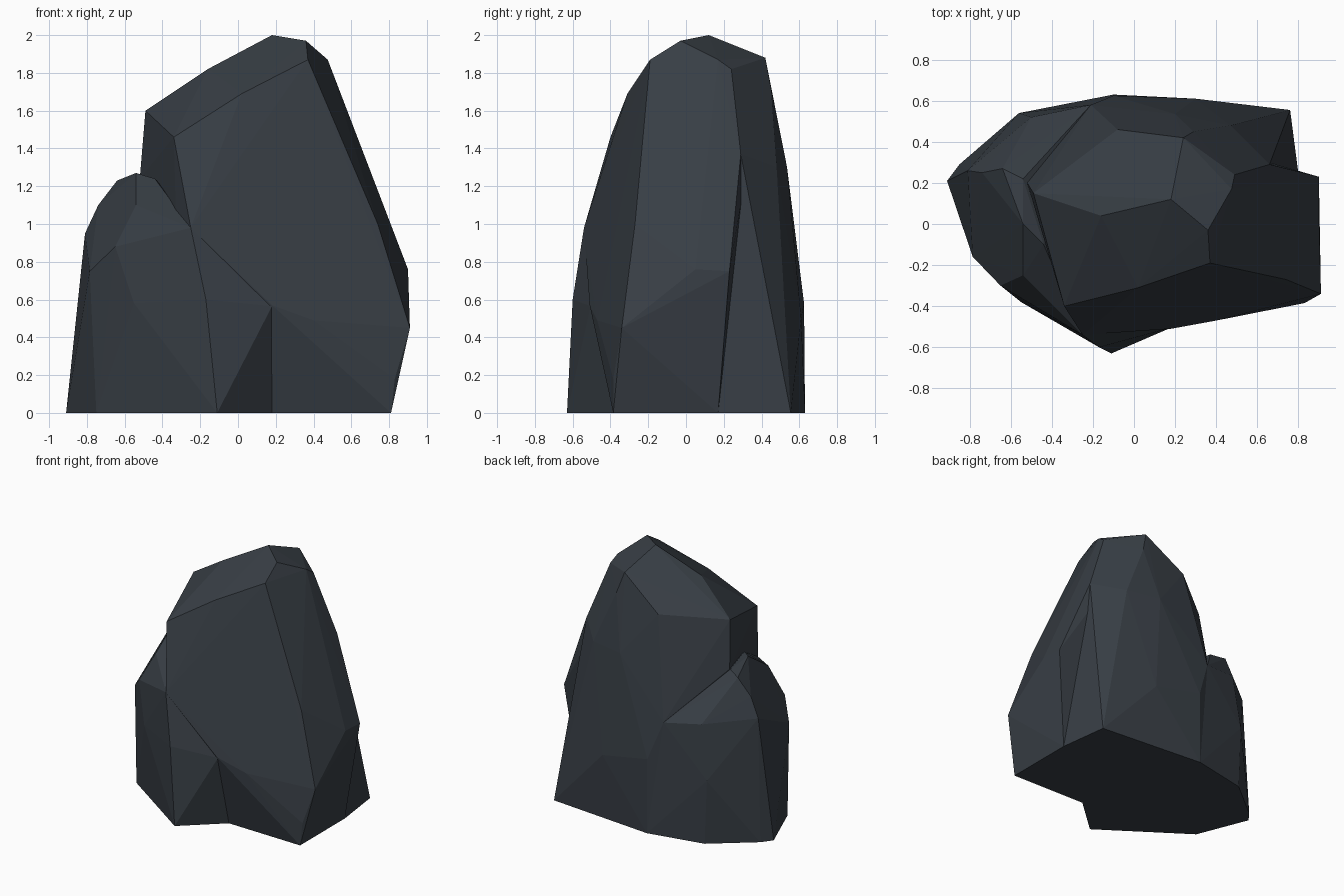
import bpy, bmesh

if "Cube" in bpy.data.objects:
    bpy.data.objects.remove(bpy.data.objects["Cube"])

# One dark slate colour for the whole rock
slate = bpy.data.materials.new("dark_slate")
slate.diffuse_color = (0.039, 0.048, 0.059, 1)
slate.use_nodes = True
slate.node_tree.nodes["Principled BSDF"].inputs["Base Color"].default_value = slate.diffuse_color


def faceted_block(name, points):
    """Flat-sided convex stone chunk around a few corner points."""
    bm = bmesh.new()
    for p in points:
        bm.verts.new(p)
    res = bmesh.ops.convex_hull(bm, input=bm.verts[:])
    junk = {g for g in res["geom_interior"] + res["geom_unused"]
            if isinstance(g, bmesh.types.BMVert)}
    bmesh.ops.delete(bm, geom=list(junk), context='VERTS')
    bmesh.ops.recalc_face_normals(bm, faces=bm.faces[:])
    me = bpy.data.meshes.new(name)
    bm.to_mesh(me)
    bm.free()
    me.materials.append(slate)
    ob = bpy.data.objects.new(name, me)
    bpy.context.collection.objects.link(ob)
    return ob


def merge(target, other):
    """Fuse another chunk into the target as one solid."""
    mod = target.modifiers.new("merge", 'BOOLEAN')
    mod.operation = 'UNION'
    mod.solver = 'EXACT'
    mod.object = other
    dg = bpy.context.evaluated_depsgraph_get()
    mesh = bpy.data.meshes.new_from_object(target.evaluated_get(dg))
    target.modifiers.clear()
    target.data = mesh
    bpy.data.objects.remove(other)


# Corners shared by the front and back halves of the tall boulder
crown = [
    (.18, .12, 2.0), (.36, -.03, 1.97), (.37, -.19, 1.87), (.475, .17, 1.87),
    (.49, .24, 1.82), (.24, .42, 1.88), (-.16, .04, 1.82), (-.49, .15, 1.6),
    (-.34, -.40, 1.46), (.02, -.31, 1.69),
]
shared = crown + [
    (-.25, -.54, .98), (.74, -.27, 1.0), (.66, .29, 1.37),
    (.18, -.37, 0), (.40, -.375, 0), (.81, -.385, 0), (.81, .17, 0),
    (-.3, -.3, 0),
]

# Back half, with the flat rear wall
rock = faceted_block("boulder", shared + [
    (-.08, .46, 1.65), (-.52, .20, 1.24), (-.21, .58, .88),
    (.47, .48, 1.3), (.2, .535, 1.3), (.29, .45, 1.72),
    (.3, .61, .5), (-.1, .625, .58),
    (.76, .555, 0), (-.1, .63, 0),
])

# Front half, with the jutting right lip and undercut
front = faceted_block("front_half", shared + [
    (.90, .05, .76), (.90, .23, .75), (.91, -.34, .45),
    (.18, -.51, .57), (.40, -.47, .49), (.83, -.385, .18),
])

# Lower shoulder on the left
shoulder = faceted_block("left_shoulder", [
    (-.64, .27, 1.23), (-.54, .22, 1.25), (-.54, 0, 1.27), (-.44, -.10, 1.24),
    (-.54, -.25, 1.10), (-.25, -.54, .98), (-.21, .58, .88),  # top
    (-.74, .25, 1.10), (-.81, .26, .95), (-.50, .52, .92),
    (-.65, -.30, .88), (-.785, -.16, .75), (-.56, .54, .5),   # middle
    (-.17, -.60, .60), (.18, -.505, .565), (-.55, -.38, .58),  # front
    (-.91, .21, 0), (-.85, .29, 0), (-.54, .54, 0), (-.1, .63, 0),
    (-.75, -.19, 0), (-.11, -.63, 0), (.18, -.37, 0),         # base
])

merge(rock, front)
merge(rock, shoulder)
